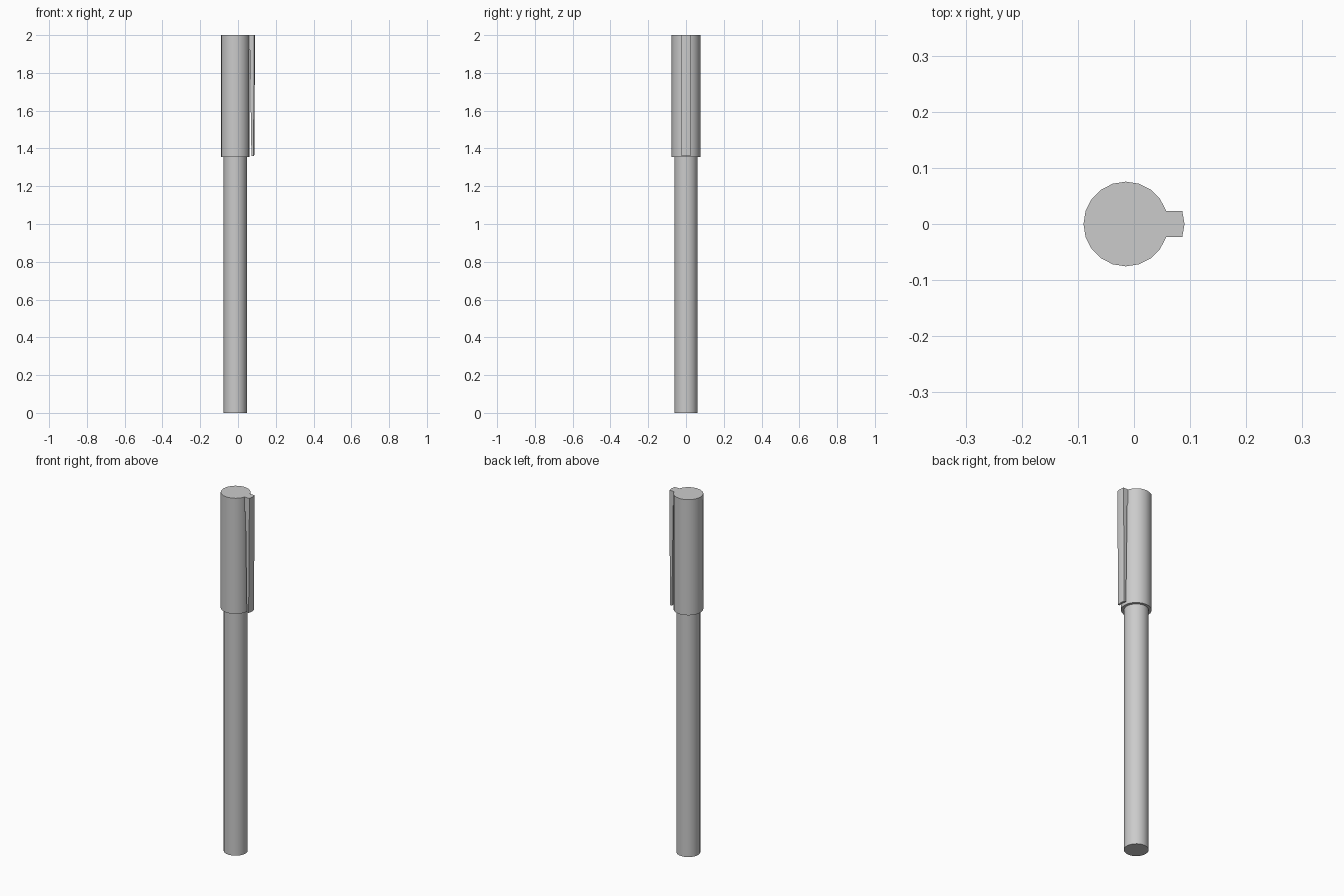
import bpy, math

if "Cube" in bpy.data.objects:
    bpy.data.objects.remove(bpy.data.objects["Cube"])

SIDES = 20
CX = -0.0145      # pen axis, offset so that the clip stays inside the centred bounds
R_CAP = 0.0755
R_BODY = 0.061


def make_object(name, verts, faces):
    mesh = bpy.data.meshes.new(name)
    mesh.from_pydata(verts, [], faces)
    mesh.update()
    ob = bpy.data.objects.new(name, mesh)
    bpy.context.collection.objects.link(ob)
    bpy.ops.object.select_all(action='DESELECT')
    ob.select_set(True)
    bpy.context.view_layer.objects.active = ob
    bpy.ops.object.shade_smooth_by_angle(angle=math.radians(30))
    return ob


def loft(name, rings):
    """Join rings of equal length (counter-clockwise, bottom to top), closing both ends."""
    n = len(rings[0])
    verts = [p for ring in rings for p in ring]
    faces = [tuple(reversed(range(n))), tuple(range(len(verts) - n, len(verts)))]
    for k in range(len(rings) - 1):
        for i in range(n):
            j = (i + 1) % n
            faces.append((k * n + i, k * n + j, (k + 1) * n + j, (k + 1) * n + i))
    return make_object(name, verts, faces)


def circle(radius, z):
    step = math.tau / SIDES
    return [(CX + radius * math.cos(i * step), radius * math.sin(i * step), z)
            for i in range(SIDES)]


def clip_section(inner, outer, z):
    """Six-point bar section, bowed outward like the cap wall."""
    w, bow = 0.0233, 0.004
    return [(inner, -w, z), (outer, -w, z), (outer + bow, 0, z),
            (outer, w, z), (inner, w, z), (inner + bow, 0, z)]


# Barrel and cap in one stepped turned profile
loft("barrel_and_cap", [circle(R_BODY, 0), circle(R_BODY, 1.355),
                        circle(R_CAP, 1.355), circle(R_CAP, 2.0)])

# Pocket clip: joined to the cap at the top, tapering away from it downward
loft("pocket_clip", [clip_section(0.071, 0.082, 1.36),
                     clip_section(0.0625, 0.086, 1.92),
                     clip_section(0.055, 0.086, 1.921),
                     clip_section(0.055, 0.086, 2.0)])
